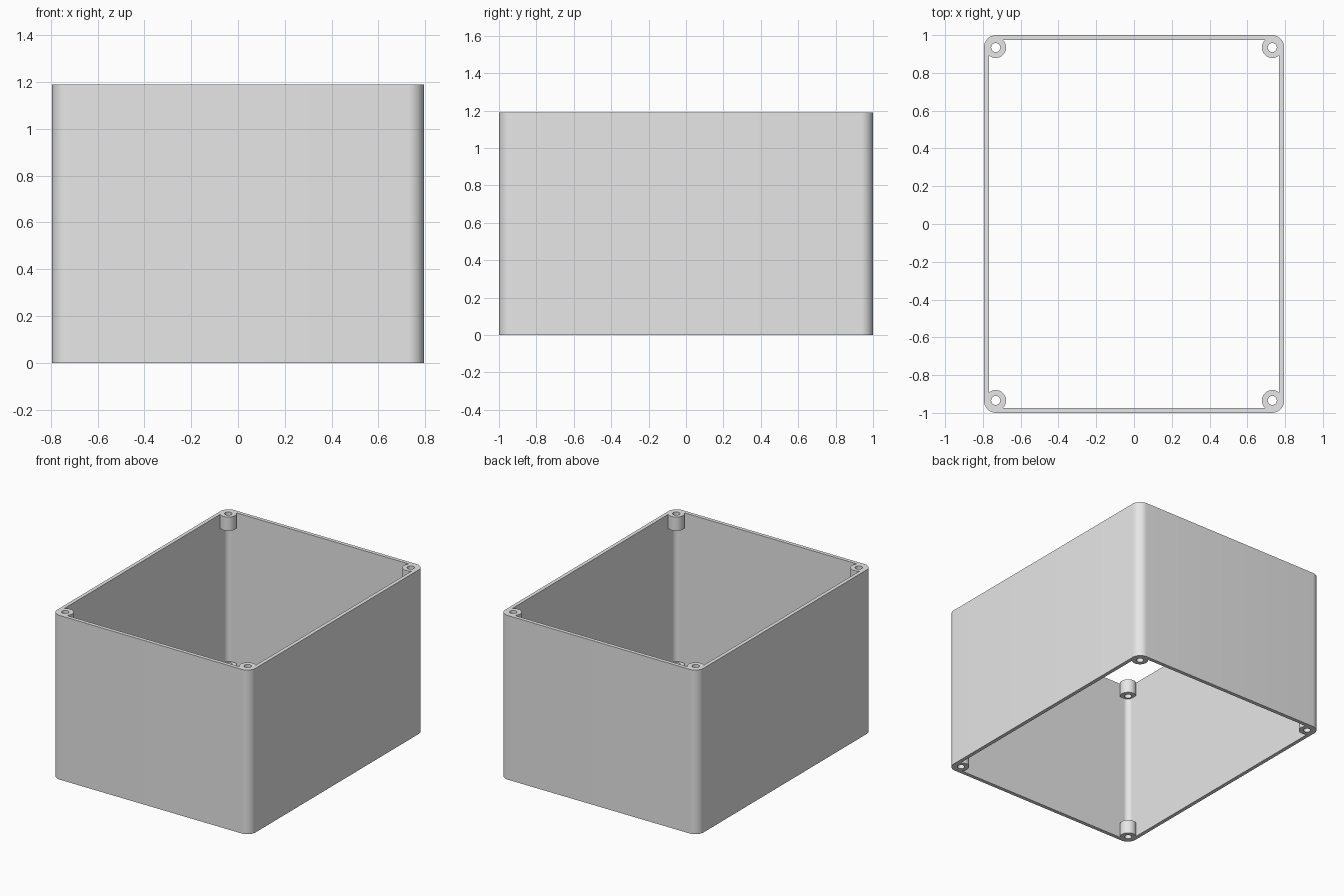
import bpy, bmesh
from math import cos, sin, pi, radians

WIDTH, DEPTH, HEIGHT = 1.59, 2.0, 1.19
WALL, CORNER = 0.027, 0.066
BOSS_X, BOSS_Y = 0.732, 0.934
BOSS_RADIUS, HOLE_RADIUS, BOSS_HEIGHT = 0.055, 0.024, 0.1

cube = bpy.data.objects.get("Cube")
if cube:
    bpy.data.objects.remove(cube, do_unlink=True)

grey = bpy.data.materials.new("light grey plastic")
grey.use_nodes = True
grey.diffuse_color = (0.8, 0.8, 0.8, 1)
grey.node_tree.nodes["Principled BSDF"].inputs["Base Color"].default_value = grey.diffuse_color


def rounded_outline(half_x, half_y, radius, steps=12, center=(0, 0)):
    """Rounded rectangle; a circle when the radius equals both half sizes."""
    points = []
    for corner, (sx, sy) in enumerate([(1, 1), (-1, 1), (-1, -1), (1, -1)]):
        for i in range(steps + 1):
            if i == steps and half_x == half_y == radius:
                continue
            a = (corner + i / steps) * pi / 2
            points.append((center[0] + sx * (half_x - radius) + radius * cos(a),
                           center[1] + sy * (half_y - radius) + radius * sin(a)))
    return points


def add_sleeve(bm, outer, inner, z0, z1):
    """Closed hollow prism between two outlines of equal point count."""
    loops = [[bm.verts.new((x, y, z)) for x, y in outline]
             for outline, z in ((outer, z0), (outer, z1), (inner, z1), (inner, z0))]
    n = len(outer)
    for k in range(4):
        a, b = loops[k], loops[(k + 1) % 4]
        for i in range(n):
            j = (i + 1) % n
            bm.faces.new((a[i], a[j], b[j], b[i]))


def make_object(name, bm):
    bmesh.ops.recalc_face_normals(bm, faces=bm.faces[:])
    mesh = bpy.data.meshes.new(name)
    bm.to_mesh(mesh)
    bm.free()
    mesh.materials.append(grey)
    obj = bpy.data.objects.new(name, mesh)
    bpy.context.collection.objects.link(obj)
    return obj


# Open box wall
bm = bmesh.new()
add_sleeve(bm, rounded_outline(WIDTH / 2, DEPTH / 2, CORNER),
           rounded_outline(WIDTH / 2 - WALL, DEPTH / 2 - WALL, CORNER - WALL), 0, HEIGHT)
housing = make_object("housing_wall", bm)

# Screw bosses in the corners, at both open ends
bm = bmesh.new()
for x in (-BOSS_X, BOSS_X):
    for y in (-BOSS_Y, BOSS_Y):
        outer, inner = [rounded_outline(r, r, r, center=(x, y)) for r in (BOSS_RADIUS, HOLE_RADIUS)]
        for z in (0, HEIGHT - BOSS_HEIGHT):
            add_sleeve(bm, outer, inner, z, z + BOSS_HEIGHT)
bosses = make_object("screw_bosses", bm)

# Fuse the bosses into the wall
union = housing.modifiers.new("fuse bosses", "BOOLEAN")
union.operation = "UNION"
union.solver = "EXACT"
union.object = bosses
bpy.ops.object.select_all(action="DESELECT")
housing.select_set(True)
bpy.context.view_layer.objects.active = housing
bpy.ops.object.modifier_apply(modifier=union.name)
bpy.data.objects.remove(bosses, do_unlink=True)
bpy.ops.object.shade_smooth_by_angle(angle=radians(30))
